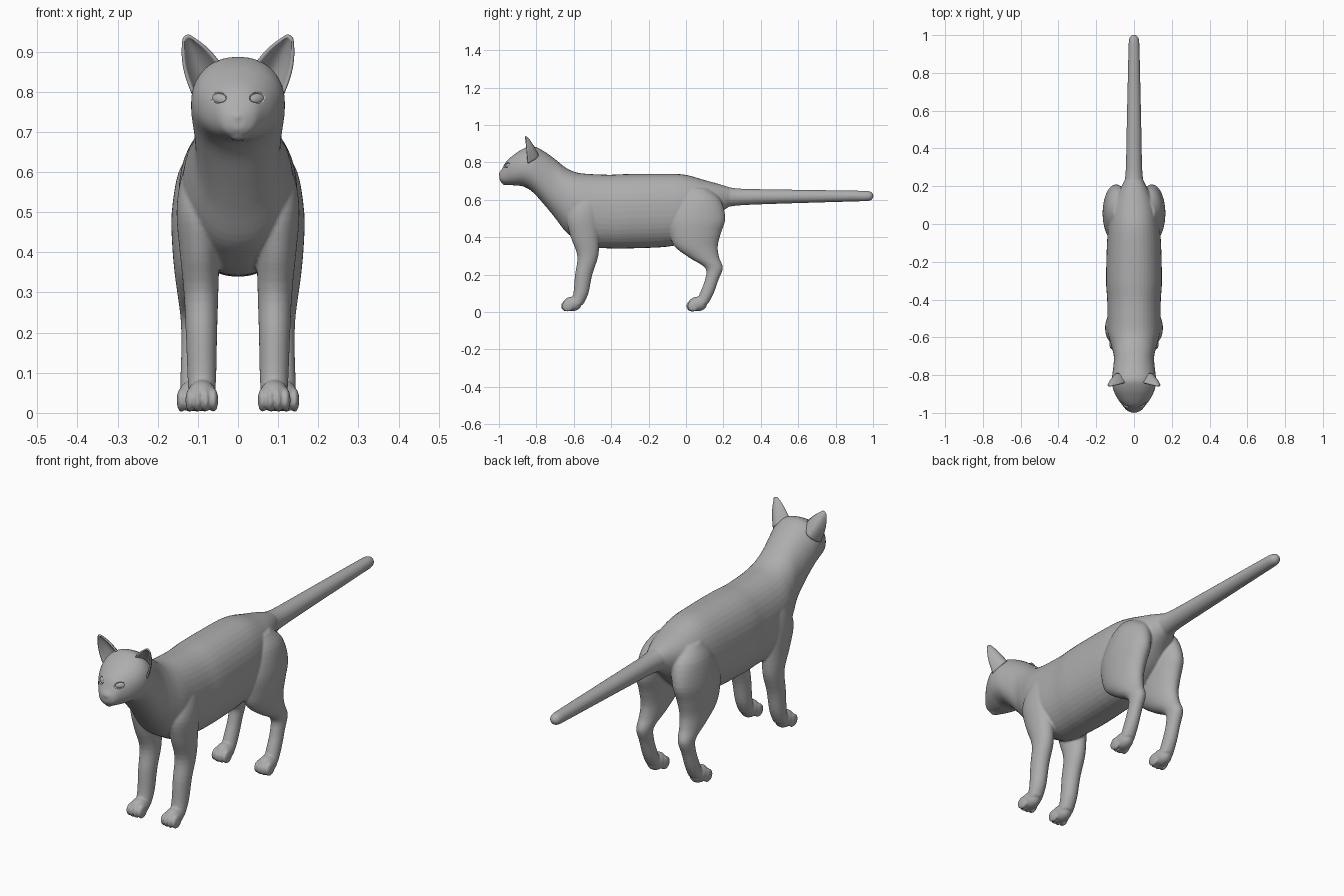
import bpy, bmesh, math
from mathutils import Matrix, Vector

if "Cube" in bpy.data.objects:
    bpy.data.objects.remove(bpy.data.objects["Cube"])

grey = bpy.data.materials.new("plain grey")
grey.diffuse_color = (0.42, 0.42, 0.42, 1)
grey.use_nodes = True
grey.node_tree.nodes["Principled BSDF"].inputs["Base Color"].default_value = grey.diffuse_color


def make_object(name, bm):
    bmesh.ops.recalc_face_normals(bm, faces=bm.faces[:])
    for f in bm.faces:
        f.smooth = True
    mesh = bpy.data.meshes.new(name)
    bm.to_mesh(mesh)
    bm.free()
    mesh.materials.append(grey)
    obj = bpy.data.objects.new(name, mesh)
    bpy.context.collection.objects.link(obj)
    return obj


def smooth_rows(rows, steps=4):
    """Catmull-Rom interpolation between section rows."""
    out = []
    for i in range(len(rows) - 1):
        p0, p1 = rows[max(i - 1, 0)], rows[i]
        p2, p3 = rows[i + 1], rows[min(i + 2, len(rows) - 1)]
        for s in range(steps):
            t = s / steps
            out.append([0.5 * (2 * b + (c - a) * t + (2 * a - 5 * b + 4 * c - d) * t * t
                               + (3 * b - a - 3 * c + d) * t ** 3)
                        for a, b, c, d in zip(p0, p1, p2, p3)])
    return out + [list(rows[-1])]


def loft(bm, rows, place, power=2.0, sides=40):
    """Skin rounded sections; place(row, c, s) gives each ring point."""
    rings = []
    for row in smooth_rows(rows):
        ring = []
        for k in range(sides):
            a = math.tau * k / sides
            c, s = math.cos(a), math.sin(a)
            c = math.copysign(abs(c) ** (2 / power), c)
            s = math.copysign(abs(s) ** (2 / power), s)
            ring.append(bm.verts.new(place(row, c, s)))
        rings.append(ring)
    for r0, r1 in zip(rings, rings[1:]):
        for k in range(sides):
            j = (k + 1) % sides
            bm.faces.new((r0[k], r0[j], r1[j], r1[k]))
    bm.faces.new(rings[0])
    bm.faces.new(rings[-1])


def ball(bm, centre, radii, rot=Matrix()):
    m = Matrix.Translation(centre) @ rot @ Matrix.Diagonal((*radii, 1))
    bmesh.ops.create_uvsphere(bm, u_segments=28, v_segments=16, radius=1, matrix=m)


# Head, neck and trunk: y, centre z, half width, half height
trunk = [
    (-0.997, .728, .018, .020), (-0.985, .727, .040, .036), (-.96, .744, .061, .062),
    (-.92, .759, .090, .082), (-.87, .772, .112, .101), (-.82, .764, .117, .123),
    (-.76, .718, .110, .142), (-.70, .660, .107, .157), (-.64, .598, .122, .172),
    (-.58, .565, .137, .180), (-.50, .542, .141, .195), (-.40, .537, .142, .197),
    (-.30, .539, .148, .199), (-.10, .544, .143, .195), (0, .555, .133, .178),
    (.10, .577, .112, .128), (.17, .603, .080, .083), (.23, .615, .050, .052)]
# Tail, same layout
tail = [(.12, .615, .055, .055), (.22, .615, .050, .052), (.30, .615, .043, .044),
        (.50, .617, .039, .038), (.90, .620, .030, .029), (.97, .620, .027, .027),
        (.992, .620, .020, .020), (1.002, .620, .006, .006)]
# Legs: z, x, y, half width, half depth
front_leg = [(.64, .085, -.53, .035, .055), (.58, .093, -.535, .050, .078),
             (.50, .099, -.55, .054, .088), (.40, .096, -.54, .049, .076),
             (.30, .092, -.525, .043, .056), (.20, .091, -.547, .039, .046),
             (.10, .090, -.562, .036, .040), (.04, .090, -.585, .033, .035)]
hind_leg = [(.66, .065, .06, .045, .06), (.60, .080, .07, .068, .115),
            (.50, .095, .06, .070, .150), (.42, .100, .05, .064, .136),
            (.35, .102, .055, .056, .115), (.29, .105, .098, .045, .080),
            (.235, .109, .150, .034, .047), (.17, .111, .137, .030, .036),
            (.10, .112, .111, .031, .037), (.045, .112, .085, .032, .034)]

bm = bmesh.new()
for rows, power in ((trunk, 2.2), (tail, 2.0)):
    loft(bm, rows, lambda r, c, s: (r[2] * c, r[0], r[1] + r[3] * s), power)

for side in (-1, 1):
    for rows, px, py in ((front_leg, .090, -.608), (hind_leg, .112, .062)):
        loft(bm, rows, lambda r, c, s: (side * (r[1] + r[3] * c), r[2] + r[4] * s, r[0]))
        # Paw and its four toes
        ball(bm, (side * px, py, .043), (.037, .050, .039))
        for k in (-1.5, -.5, .5, 1.5):
            reach = .006 * (abs(k) > 1)
            ball(bm, (side * px + k * .0195, py - .030 + reach, .032), (.0115, .031, .030))
    # Whisker pads
    ball(bm, (side * .018, -.972, .714), (.023, .022, .016))
# Chin and nose
ball(bm, (0, -.965, .691), (.022, .020, .013))
ball(bm, (0, -.985, .738), (.017, .016, .009))
ball(bm, (0, -.986, .731), (.008, .014, .012))

body = make_object("body", bm)
fuse = body.modifiers.new("fuse", "REMESH")
fuse.mode = "VOXEL"
fuse.voxel_size = 0.005
fuse.use_smooth_shade = True
soften = body.modifiers.new("soften", "SMOOTH")
soften.factor = 0.5
soften.iterations = 4

# Eyes sit on the fused face, inside shallow sockets
bpy.context.view_layer.update()
face = body.evaluated_get(bpy.context.evaluated_depsgraph_get())
sockets, eyes = bmesh.new(), bmesh.new()
for side in (-1, 1):
    hit, p, n, _ = face.ray_cast(Vector((side * .050, -1.5, .786)), Vector((0, 1, 0)))
    n = Vector((side * .5, -.8, .33)).normalized()
    rot = n.to_track_quat("Z", "Y").to_matrix().to_4x4() @ Matrix.Rotation(side * .15, 4, "Z")
    ball(sockets, p, (.026, .015, .009), rot)
    ball(eyes, p - n * .012, (.025, .0145, .011), rot)
cutter = make_object("eye_socket_cutter", sockets)
cutter.hide_render = True
cutter.hide_viewport = True
make_object("eyes", eyes)
cut = body.modifiers.new("eye_sockets", "BOOLEAN")
cut.operation = "DIFFERENCE"
cut.object = cutter

# Ears: cupped shells, open to the front
for side, label in ((-1, "right_ear"), (1, "left_ear")):
    bm = bmesh.new()
    base_in, tip_in = Vector((.040, -.838, .862)), Vector((.117, -.858, .936))
    base_out, tip_out = Vector((.112, -.846, .795)), Vector((.136, -.858, .931))
    grid = []
    for i in range(17):
        v = i / 16
        a = base_in.lerp(tip_in, v) + Vector((-.003, 0, .006)) * math.sin(math.pi * v)
        b = base_out.lerp(tip_out, v) + Vector((.010, 0, 0)) * math.sin(math.pi * v)
        row = []
        for j in range(17):
            u = j / 8 - 1
            p = a.lerp(b, j / 16)
            bow = 1 - u * u
            p += Vector((.012, .050, .008)) * bow * (1 - v) ** .8
            p.z += .006 * bow * v
            row.append(bm.verts.new((side * p.x, p.y, p.z)))
        grid.append(row)
    for r0, r1 in zip(grid, grid[1:]):
        for j in range(16):
            bm.faces.new((r0[j], r0[j + 1], r1[j + 1], r1[j]))
    ear = make_object(label, bm)
    shell = ear.modifiers.new("thickness", "SOLIDIFY")
    shell.thickness = 0.007
    shell.offset = 0
